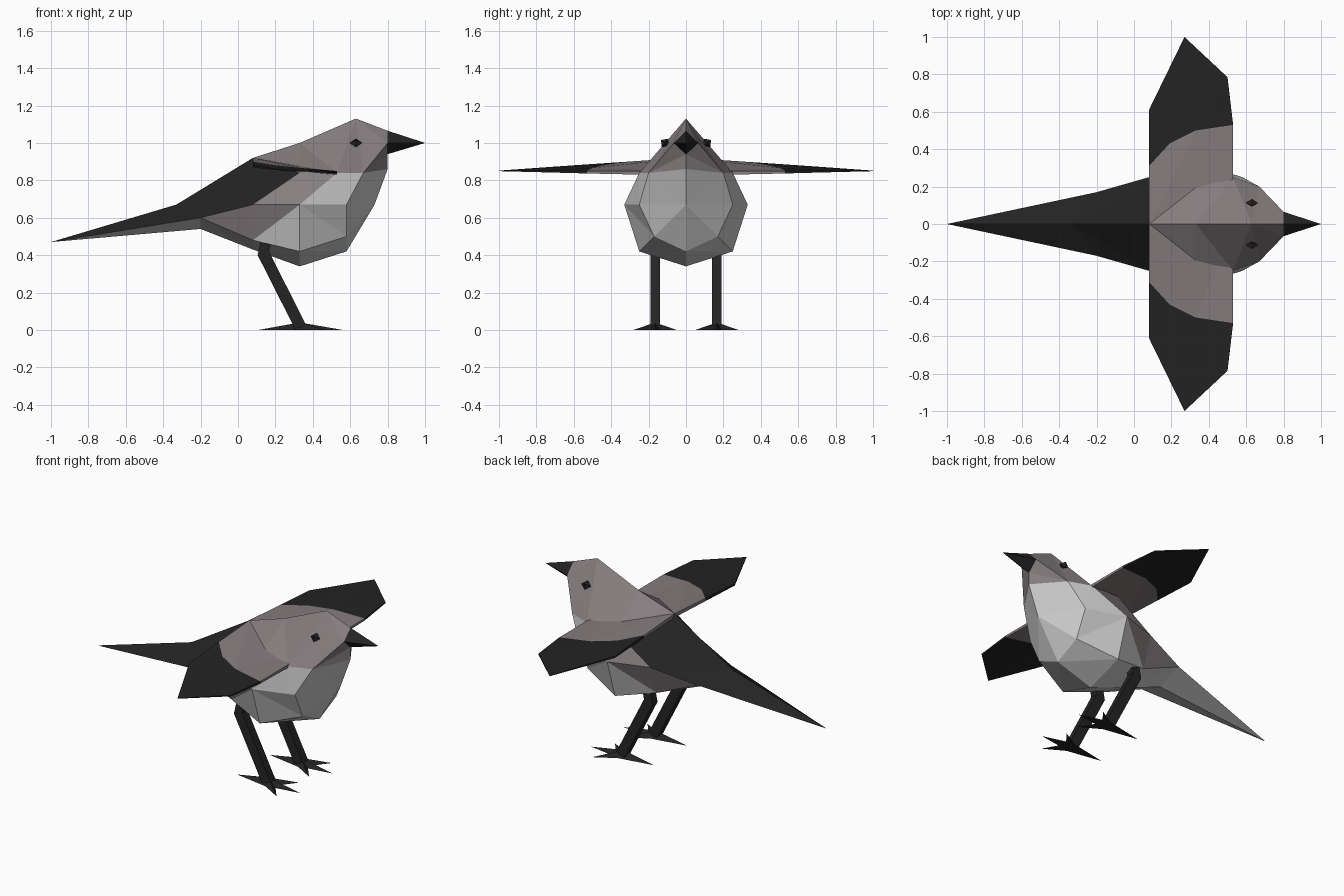
import bpy
import bmesh
from mathutils import Vector

if "Cube" in bpy.data.objects:
    bpy.data.objects.remove(bpy.data.objects["Cube"])


def material(name, rgb):
    m = bpy.data.materials.new(name)
    m.use_nodes = True
    m.diffuse_color = (*rgb, 1)
    m.node_tree.nodes["Principled BSDF"].inputs["Base Color"].default_value = (*rgb, 1)
    return m


BLACK = material("charcoal black", (0.017, 0.017, 0.017))
BROWN = material("grey brown", (0.235, 0.205, 0.21))
PALE = material("pale grey", (0.6, 0.6, 0.6))


def build(name, points, groups):
    """Flat-shaded mesh mirrored over y = 0; groups pairs a material with its faces."""
    bm = bmesh.new()
    for side in (1, -1):
        v = {k: bm.verts.new((p[0], p[1] * side, p[2])) for k, p in points.items()}
        for i, (_, faces) in enumerate(groups):
            for f in faces:
                bm.faces.new([v[k] for k in f]).material_index = i
    bmesh.ops.remove_doubles(bm, verts=bm.verts[:], dist=0.0005)
    bmesh.ops.recalc_face_normals(bm, faces=bm.faces[:])
    mesh = bpy.data.meshes.new(name)
    bm.to_mesh(mesh)
    bm.free()
    for m, _ in groups:
        mesh.materials.append(m)
    ob = bpy.data.objects.new(name, mesh)
    bpy.context.collection.objects.link(ob)
    return ob


def words(text):
    return [f.split() for f in text.split(",")]


# Body, head and tail as one faceted hull
body = {
    "tip": (-1, 0, 0.47), "rump": (-0.33, 0, 0.67), "vent": (-0.2, 0, 0.54),
    "tail": (-0.2, 0.17, 0.6), "back": (0.08, 0, 0.92), "nape": (0.33, 0, 1.0),
    "crown": (0.63, 0, 1.13), "brow": (0.8, 0, 1.065), "lip": (0.8, 0.065, 1.0),
    "chin": (0.8, 0, 0.94), "throat": (0.8, 0, 0.86), "cheek": (0.67, 0.2, 0.84),
    "neck": (0.53, 0.25, 0.84), "shoulder": (0.33, 0.25, 0.84),
    "hip": (0.08, 0.25, 0.67), "side": (0.33, 0.33, 0.67), "breast": (0.58, 0.25, 0.67),
    "front": (0.73, 0, 0.67), "low": (0.58, 0.17, 0.5), "keel": (0.58, 0, 0.42),
    "flank": (0.33, 0.25, 0.42), "belly": (0.33, 0, 0.34),
    "thigh": (0.08, 0.18, 0.48), "under": (0.08, 0, 0.43),
}
build("body", body, [
    (BLACK, words("back shoulder hip, back hip rump, hip tail rump, rump tail tip")),
    (BROWN, words("back nape shoulder, nape neck shoulder, nape crown neck,"
                  "crown cheek neck, crown lip cheek, crown brow lip, lip chin cheek,"
                  "chin throat cheek, shoulder neck side hip, tail hip thigh,"
                  "hip side thigh")),
    (PALE, words("neck breast side, neck cheek breast, cheek front breast,"
                 "cheek throat front, breast front low, low front keel,"
                 "side breast low, side low flank, flank low keel, flank keel belly,"
                 "side flank thigh, thigh flank belly, thigh belly under,"
                 "tail thigh under, tail under vent, tail vent tip")),
])

# Beak
build("beak", {"top": body["brow"], "side": body["lip"], "bottom": body["chin"],
               "tip": (1, 0, 1.0)},
      [(BLACK, words("top side tip, side bottom tip"))])

# Eyes: flattened octahedra on the sides of the head
centre, out = Vector((0.63, 0.113, 1.0)), Vector((0, 0.8, 0.6))
along, up = Vector((0.033, 0, 0)), Vector((0, -0.6, 0.8)) * 0.028
eye = {"a": centre + along, "b": centre + up, "c": centre - along, "d": centre - up,
       "o": centre + out * 0.026, "i": centre - out * 0.026}
build("eyes", eye, [(BLACK, words("a b o, b c o, c d o, d a o, b a i, c b i, d c i, a d i"))])

# Wings: thin tapering plates with dark outer feathers
plan = {"r0": (0.08, 0), "r1": (0.08, 0.31), "m1": (0.19, 0.43), "m2": (0.33, 0.5),
        "f1": (0.53, 0.53), "f0": (0.53, 0), "t0": (0.08, 0.61), "t1": (0.27, 1.0),
        "t2": (0.5, 0.785)}
wing = {}
for key, (x, y) in plan.items():
    z = 0.85 + 0.15 * (0.53 - x) * (1.05 - y)
    wing[key + "_top"] = (x, y, z)
    wing[key + "_low"] = (x, y, z - 0.003 - 0.022 * (1 - y))


def plate(outline, rim):
    faces = [[k + "_top" for k in f] for f in outline]
    faces += [[k + "_low" for k in reversed(f)] for f in outline]
    return faces + [[a + "_top", a + "_low", b + "_low", b + "_top"] for a, b in rim]


build("wings", wing, [
    (BROWN, plate(words("r0 r1 m1, r0 m1 m2, r0 m2 f0, f0 m2 f1"), words("r0 r1, f1 f0"))),
    (BLACK, plate(words("r1 t0 m1, m1 t0 t1, m1 t1 m2, m2 t1 t2, m2 t2 f1"),
                  words("r1 t0, t0 t1, t1 t2, t2 f1"))),
])

# Legs: bent square rods swept through three rings
Y = 0.165
leg, leg_faces = {}, []
rings = [(0.15, 0.48), (0.135, 0.41), (0.335, 0.015)]
for i, (x, z) in enumerate(rings):
    for j, (dx, dy) in enumerate(((1, 1), (-1, 1), (-1, -1), (1, -1))):
        leg[i, j] = (x + dx * 0.03, Y + dy * 0.026, z + dx * 0.01)
for i in range(2):
    for j in range(4):
        k = (j + 1) % 4
        leg_faces.append([(i, j), (i, k), (i + 1, k), (i + 1, j)])
for i in (0, 2):
    leg_faces.append([(i, j) for j in range(4)])
build("legs", leg, [(BLACK, leg_faces)])

# Feet: four-toed stars rising to the ankle
star = [(0.23, 0), (0.07, 0.025), (0.14, 0.115), (0.01, 0.04), (-0.22, 0),
        (0.01, -0.04), (0.14, -0.115), (0.07, -0.025)]
foot = {i: (0.33 + x, Y + y, 0) for i, (x, y) in enumerate(star)}
foot["ankle"], foot["sole"] = (0.33, Y, 0.04), (0.33, Y, 0)
n = len(star)
build("feet", foot, [(BLACK, [[i, (i + 1) % n, "ankle"] for i in range(n)]
                      + [[(i + 1) % n, i, "sole"] for i in range(n)])])
